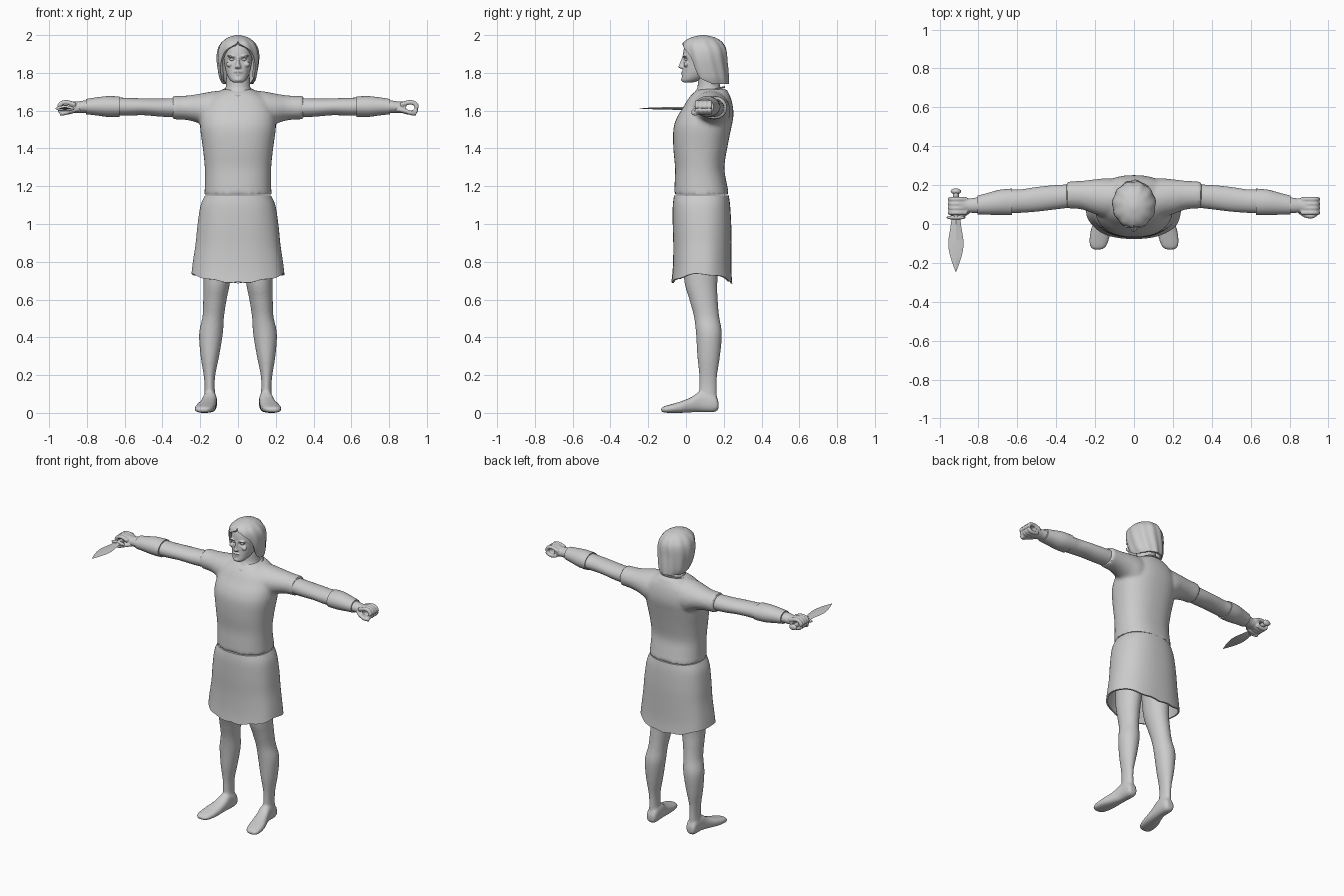
import bpy, bmesh, math
from mathutils import Vector, Matrix

grey = bpy.data.materials.new("plain grey")
grey.diffuse_color = (0.6, 0.6, 0.6, 1)


def spline(rows, steps):
    """Catmull-Rom interpolation through rows of numbers."""
    out = []
    for i in range(len(rows) - 1):
        p0, p1, p2 = rows[max(i - 1, 0)], rows[i], rows[i + 1]
        p3 = rows[min(i + 2, len(rows) - 1)]
        for s in range(steps):
            t = s / steps
            out.append([0.5 * (2 * b + (c - a) * t + (2 * a - 5 * b + 4 * c - d) * t * t
                               + (3 * b - a - 3 * c + d) * t ** 3)
                        for a, b, c, d in zip(p0, p1, p2, p3)])
    return out + [list(rows[-1])]


def skin(bm, rings, caps=(True, True)):
    """Bridge rings of points and cap the ends."""
    vs = [[bm.verts.new(p) for p in r] for r in rings]
    n = len(vs[0])
    for a, b in zip(vs, vs[1:]):
        for i in range(n):
            bm.faces.new((a[i], a[(i + 1) % n], b[(i + 1) % n], b[i]))
    if caps[0]:
        bm.faces.new(vs[0][::-1])
    if caps[1]:
        bm.faces.new(vs[-1])


def loft(bm, axis, rows, n=28, steps=4, power=1.0, sx=1, caps=(True, True)):
    """Rows are (position, a_min, a_max, b_min, b_max) along the axis."""
    rings = []
    for t, a0, a1, b0, b1 in spline(rows, steps):
        ring = []
        for i in range(n):
            w = 2 * math.pi * i / n
            c, s = math.cos(w), math.sin(w)
            a = (a0 + a1) / 2 + (a1 - a0) / 2 * math.copysign(abs(c) ** power, c)
            b = (b0 + b1) / 2 + (b1 - b0) / 2 * math.copysign(abs(s) ** power, s)
            p = {"x": (t, a, b), "y": (a, t, b), "z": (a, b, t)}[axis]
            ring.append((p[0] * sx, p[1], p[2]))
        rings.append(ring)
    skin(bm, rings, caps)


def tube(bm, pts, r, n=10, steps=3):
    ps = [Vector(p) for p in spline(pts, steps)]
    rings = []
    for i, p in enumerate(ps):
        q = (ps[min(i + 1, len(ps) - 1)] - ps[max(i - 1, 0)]).to_track_quat("Z", "Y")
        rings.append([p + q @ Vector((r * math.cos(2 * math.pi * k / n),
                                      r * math.sin(2 * math.pi * k / n), 0)) for k in range(n)])
    skin(bm, rings)


def ball(bm, centre, size):
    bmesh.ops.create_uvsphere(bm, u_segments=16, v_segments=10, radius=1,
                              matrix=Matrix.Translation(centre) @ Matrix.Diagonal((*size, 1)))


def finish(bm, name, voxel=0, smooth=3, mirror=False, thick=0, angle=40):
    bmesh.ops.recalc_face_normals(bm, faces=bm.faces[:])
    me = bpy.data.meshes.new(name)
    bm.to_mesh(me)
    bm.free()
    ob = bpy.data.objects.new(name, me)
    bpy.context.collection.objects.link(ob)
    me.materials.append(grey)
    if thick:
        m = ob.modifiers.new("thickness", "SOLIDIFY")
        m.thickness, m.offset = thick, -1
    if voxel:
        m = ob.modifiers.new("blend", "REMESH")
        m.mode, m.voxel_size = "VOXEL", voxel
        m = ob.modifiers.new("soften", "SMOOTH")
        m.iterations = smooth
    if mirror:
        m = ob.modifiers.new("mirror", "MIRROR")
        m.use_mirror_merge = False
    bpy.ops.object.select_all(action="DESELECT")
    bpy.context.view_layer.objects.active = ob
    ob.select_set(True)
    bpy.ops.object.convert(target="MESH")
    bpy.ops.object.shade_smooth_by_angle(angle=math.radians(angle))
    return ob


# Shirt: body and short sleeves blended together
bm = bmesh.new()
loft(bm, "z", [(1.155, -.178, .178, -.062, .228), (1.22, -.175, .175, -.06, .215),
               (1.3, -.176, .176, -.058, .203), (1.4, -.186, .186, -.067, .218),
               (1.5, -.2, .2, -.067, .238), (1.56, -.2, .2, -.05, .25),
               (1.61, -.19, .19, -.02, .25), (1.66, -.165, .165, .01, .24),
               (1.695, -.115, .115, .04, .225), (1.715, -.075, .075, .07, .215)], n=40, power=.85)
for s in (1, -1):
    loft(bm, "x", [(.05, .06, .22, 1.5, 1.708), (.13, .03, .235, 1.49, 1.703),
                   (.2, .05, .23, 1.53, 1.69), (.27, .075, .222, 1.55, 1.68),
                   (.348, .08, .218, 1.554, 1.678)], sx=s)
finish(bm, "shirt", voxel=.011, smooth=3)

# Neckline edge
bm = bmesh.new()
tube(bm, [(.083 * math.sin(a), .115 - .088 * math.cos(a), 1.70 - .025 * math.cos(a))
          for a in [math.pi * k / 12 for k in range(-12, 13)]], .005, n=8, steps=1)
finish(bm, "collar")

# Skirt with a hem that dips at front and back
bm = bmesh.new()
loft(bm, "z", [(1.152, -.174, .174, -.063, .226), (1.1, -.198, .198, -.07, .234),
               (1.0, -.214, .214, -.07, .24), (.9, -.224, .224, -.067, .24),
               (.8, -.238, .238, -.07, .24), (.735, -.245, .245, -.077, .245)],
     n=56, power=.85, caps=(True, False))
for v in bm.verts:
    k = (1.152 - v.co.z) / .417
    w = math.atan2(v.co.y - .085, v.co.x)
    v.co.z -= k * (.045 * (1 - (v.co.x / .246) ** 2) + .004 * math.sin(9 * w))
    v.co.x *= 1 + .012 * k * math.sin(10 * w)
finish(bm, "skirt", thick=.01)

# Legs and bare feet
bm = bmesh.new()
loft(bm, "z", [(1.0, .01, .185, -.02, .2), (.72, .038, .182, -.012, .168),
               (.6, .06, .184, .018, .168), (.51, .074, .188, .042, .176),
               (.42, .08, .206, .053, .19), (.3, .1, .198, .06, .18),
               (.2, .12, .182, .07, .165), (.13, .123, .177, .07, .163),
               (.04, .115, .182, .07, .165)])
loft(bm, "y", [(.172, .125, .172, .02, .06), (.15, .112, .182, .004, .1),
               (.08, .112, .186, .004, .115), (.03, .115, .2, .003, .084),
               (-.03, .12, .222, 0, .06), (-.085, .13, .23, 0, .044),
               (-.118, .145, .225, .002, .034), (-.132, .165, .21, .008, .025)], power=.8)
finish(bm, "leg", voxel=.008, smooth=4, mirror=True)

# Arms
bm = bmesh.new()
loft(bm, "x", [(.28, .09, .205, 1.565, 1.668), (.4, .076, .2, 1.568, 1.664),
               (.5, .064, .19, 1.576, 1.665), (.58, .058, .178, 1.574, 1.667),
               (.65, .055, .174, 1.575, 1.668), (.8, .056, .138, 1.588, 1.655),
               (.86, .06, .13, 1.588, 1.646)])
finish(bm, "arm", mirror=True)

# Forearm cuffs
bm = bmesh.new()
loft(bm, "x", [(.628, .046, .182, 1.567, 1.675), (.69, .046, .176, 1.567, 1.677),
               (.75, .048, .16, 1.575, 1.67), (.805, .05, .146, 1.581, 1.662)])
finish(bm, "forearm_cuff", mirror=True)

# Closed hands with an open grip
bm = bmesh.new()
loft(bm, "x", [(.83, .06, .132, 1.588, 1.65), (.86, .058, .133, 1.588, 1.648),
               (.89, .052, .136, 1.584, 1.652)], n=20)
for i in range(4):
    y = .058 + .023 * i
    tube(bm, [(.86, y, 1.63), (.9, y, 1.643), (.933, y, 1.64), (.947, y, 1.616),
              (.935, y, 1.594), (.905, y, 1.59), (.875, y, 1.598)], .0125)
tube(bm, [(.845, .07, 1.605), (.88, .045, 1.6), (.915, .04, 1.588), (.94, .055, 1.583)], .012)
finish(bm, "hand", voxel=.005, smooth=2, mirror=True)

# Knife: leaf blade, guard, grip and pommel
kx, kz = -.916, 1.612
bm = bmesh.new()
rows = [(.035, .022, .009), (-.01, .027, .008), (-.08, .038, .007), (-.13, .037, .006),
        (-.19, .022, .004), (-.246, .001, .001)]
loft(bm, "y", [(y, kx - w, kx + w, kz - h, kz + h) for y, w, h in rows], n=4)
finish(bm, "knife_blade", angle=20)
bm = bmesh.new()
ball(bm, (kx, .033, kz), (.05, .011, .015))
finish(bm, "knife_guard")
bm = bmesh.new()
tube(bm, [(kx, .03, kz), (kx, .1, kz), (kx, .165, kz)], .015, n=14)
ball(bm, (kx, .168, kz), (.027, .015, .019))
finish(bm, "knife_handle")

# Neck
bm = bmesh.new()
loft(bm, "z", [(1.62, -.1, .1, .05, .22), (1.69, -.078, .078, .045, .205),
               (1.73, -.064, .064, .062, .18), (1.82, -.062, .062, .06, .17)])
finish(bm, "neck")

# Head with nose, brow, lips and chin; eye sockets are pressed in
bm = bmesh.new()
loft(bm, "z", [(1.75, -.028, .028, -.018, .04), (1.765, -.045, .045, -.023, .08),
               (1.8, -.062, .062, -.019, .14), (1.85, -.073, .073, -.014, .17),
               (1.9, -.077, .077, -.016, .19), (1.95, -.07, .07, -.002, .185),
               (1.982, -.045, .045, .035, .15)], n=32, power=.9)
loft(bm, "z", [(1.823, -.017, .017, -.03, .02), (1.832, -.018, .018, -.041, .02),
               (1.85, -.011, .011, -.034, .02), (1.885, -.009, .009, -.021, .02)], n=14)
ball(bm, (0, -.016, 1.803), (.024, .01, .005))
ball(bm, (0, -.014, 1.792), (.021, .01, .005))
ball(bm, (0, -.012, 1.764), (.022, .015, .012))
for s in (1, -1):
    ball(bm, (.032 * s, -.006, 1.889), (.026, .014, .007))
    ball(bm, (.045 * s, .0, 1.845), (.018, .012, .014))
head = finish(bm, "head", voxel=.004, smooth=2)
for v in head.data.vertices:
    if v.co.y < .04:
        d = ((abs(v.co.x) - .031) / .016) ** 2 + ((v.co.z - 1.871) / .009) ** 2
        v.co.y += .012 * math.exp(-d)

# Eyeballs
bm = bmesh.new()
ball(bm, (.031, .004, 1.871), (.014, .012, .008))
finish(bm, "eye", mirror=True)

# Chin-length hair: each row is (z, half width, y front, y back, half opening angle)
rows = [(1.742, .083, .02, .226, 1.75), (1.77, .096, .01, .226, 1.2), (1.81, .104, -.005, .224, 1.05),
        (1.86, .111, -.015, .22, .95), (1.9, .111, -.02, .218, .78), (1.93, .105, -.022, .212, .5),
        (1.952, .094, -.018, .2, .12), (1.97, .078, -.004, .184, .005),
        (1.988, .052, .028, .152, .005), (2.0, .012, .078, .102, .005)]
bm = bmesh.new()
N, grid = 64, []
for z, w, y0, y1, gap in spline(rows, 3):
    line = []
    for i in range(N + 1):
        a = gap + (2 * math.pi - 2 * gap) * i / N
        f = 1 + .022 * math.sin(11 * a + 14 * z) * min(1, (2.0 - z) / .04)
        line.append(bm.verts.new((w * f * math.sin(a),
                                  (y0 + y1) / 2 - (y1 - y0) / 2 * f * math.cos(a), z)))
    grid.append(line)
for a, b in zip(grid, grid[1:]):
    for i in range(N):
        bm.faces.new((a[i], a[i + 1], b[i + 1], b[i]))
bm.faces.new(grid[-1])
finish(bm, "hair", thick=.014)
